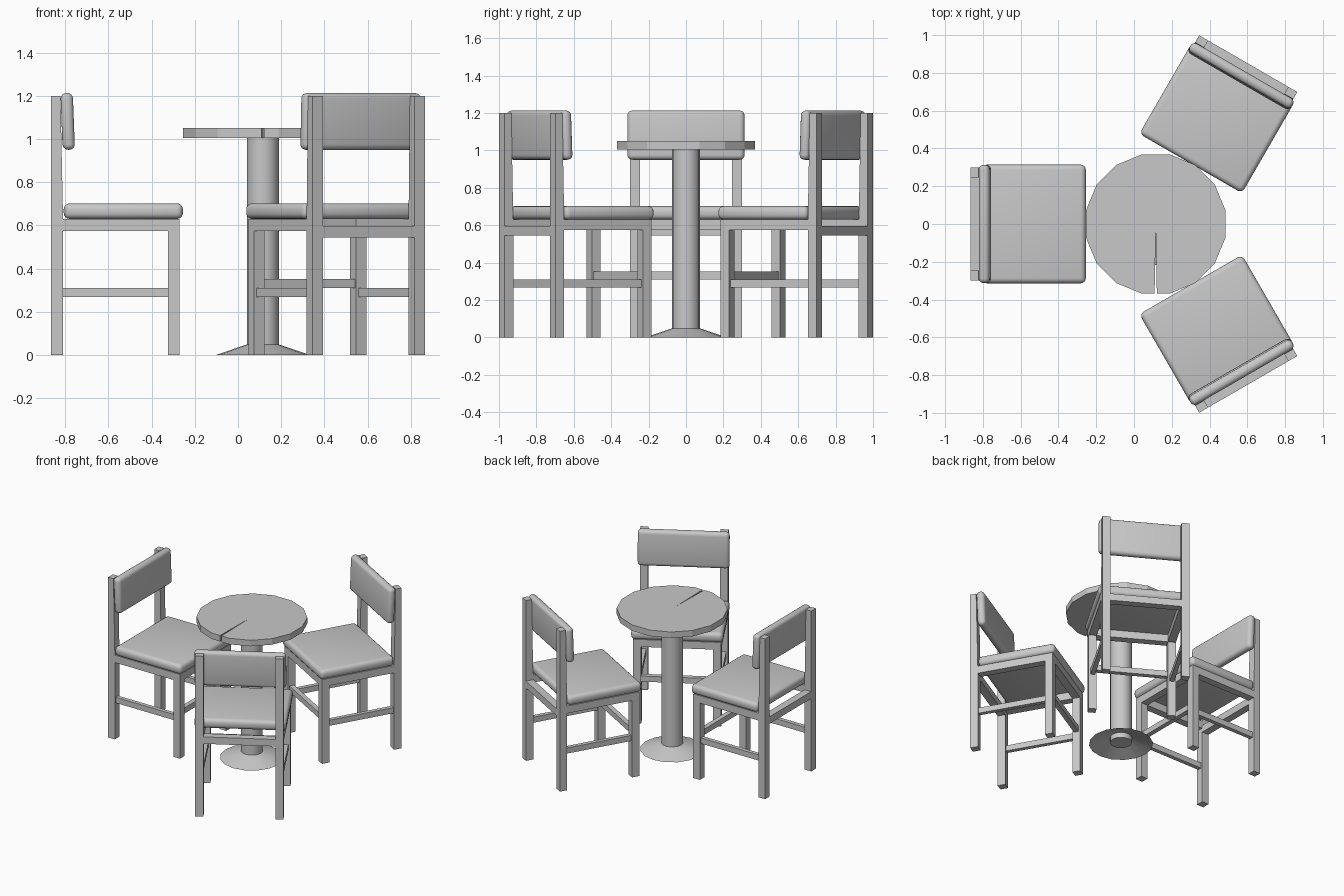
import bpy, bmesh
from math import radians, cos, sin, pi
from mathutils import Matrix, Vector

cube = bpy.data.objects.get("Cube")
if cube:
    bpy.data.objects.remove(cube, do_unlink=True)

grey = bpy.data.materials.new("plain grey")
grey.use_nodes = True
colour = (0.58, 0.58, 0.58, 1)
grey.diffuse_color = colour
grey.node_tree.nodes["Principled BSDF"].inputs["Base Color"].default_value = colour

TABLE = Vector((0.115, 0, 0))
SIDES = 16


def finish(name, bm, turn=0, smooth=False):
    """Turn a bmesh into an object, rotated about the table's axis."""
    bmesh.ops.recalc_face_normals(bm, faces=bm.faces)
    mesh = bpy.data.meshes.new(name)
    bm.to_mesh(mesh)
    bm.free()
    mesh.transform(Matrix.Translation(TABLE) @ Matrix.Rotation(radians(turn), 4, "Z"))
    mesh.materials.append(grey)
    obj = bpy.data.objects.new(name, mesh)
    bpy.context.collection.objects.link(obj)
    if smooth:
        bpy.ops.object.select_all(action="DESELECT")
        obj.select_set(True)
        bpy.context.view_layer.objects.active = obj
        bpy.ops.object.shade_smooth_by_angle(angle=radians(40))
    return obj


def box(x, y, z):
    """Box from (low, high) pairs."""
    bm = bmesh.new()
    bmesh.ops.create_cube(bm, size=1)
    for v in bm.verts:
        v.co = [r[0] if c < 0 else r[1] for c, r in zip(v.co, (x, y, z))]
    return bm


def cushion(x, y, z, radius, lean=0):
    bm = box(x, y, z)
    bmesh.ops.bevel(bm, geom=bm.edges[:], offset=radius, segments=4,
                    profile=0.5, affect="EDGES")
    for v in bm.verts:
        v.co.x -= lean * (v.co.z - z[0]) / (z[1] - z[0])
    return bm


def tube(name, r1, r2, z1, z2, caps):
    bm = bmesh.new()
    bmesh.ops.create_cone(bm, cap_ends=caps, segments=SIDES, radius1=r1,
                          radius2=r2, depth=z2 - z1)
    bmesh.ops.translate(bm, verts=bm.verts, vec=(0, 0, (z1 + z2) / 2))
    return finish(name, bm, smooth=True)


# Chair, measured from the table's axis with its back towards -x
OUT, IN = 0.30, 0.245
REAR, REAR_IN = -0.98, -0.925
FRONT_IN, FRONT = -0.44, -0.385


def chair(label, turn):
    def add(part, bm, smooth=False):
        finish(f"{label}_chair_{part}", bm, turn, smooth)

    for side, s in (("left", -1), ("right", 1)):
        width = sorted((s * IN, s * OUT))
        mid = s * (IN + OUT) / 2
        # Back post: straight to the seat, then thinning to the top
        post = box((REAR, REAR_IN), width, (0, 1.2))
        bmesh.ops.bisect_plane(post, geom=post.verts[:] + post.edges[:] + post.faces[:],
                               plane_co=(0, 0, 0.63), plane_no=(0, 0, 1))
        for v in post.verts:
            if v.co.z > 1 and v.co.x > -0.95:
                v.co.x -= 0.012
        add(f"{side}_back_post", post)
        add(f"{side}_front_leg", box((FRONT_IN, FRONT), width, (0, 0.63)))
        add(f"{side}_apron", box((REAR_IN, FRONT_IN), width, (0.575, 0.63)))
        add(f"{side}_stretcher",
            box((REAR_IN, FRONT_IN), (mid - 0.015, mid + 0.015), (0.268, 0.31)))

    inner = (-IN, IN)
    add("front_apron", box((FRONT_IN, FRONT), inner, (0.575, 0.63)))
    add("rear_apron", box((REAR, REAR_IN), inner, (0.545, 0.597)))
    add("front_stretcher", box((-0.43, -0.395), inner, (0.31, 0.352)))
    add("seat", cushion((-0.922, -0.37), (-0.314, 0.314), (0.63, 0.702), 0.028), True)
    add("back_cushion",
        cushion((-0.927, -0.87), (-0.313, 0.313), (0.95, 1.213), 0.026, 0.01), True)


for label, turn in (("right", 0), ("front", 120), ("rear", 240)):
    chair(label, turn)

# Table top: flat-sided disc with a fine slit towards the front
outline = []
for i in range(SIDES):
    a = 2 * pi * (i + 0.5) / SIDES
    outline.append((0.376 * cos(a), 0.376 * sin(a)))
    if i == SIDES * 3 // 4 - 1:
        outline += [(-0.006, -0.3688), (0, -0.04), (0.006, -0.3688)]
bm = bmesh.new()
face = bm.faces.new([bm.verts.new((x, y, 1.005)) for x, y in outline])
top = bmesh.ops.extrude_face_region(bm, geom=[face])["geom"]
bmesh.ops.translate(bm, vec=(0, 0, 0.045),
                    verts=[g for g in top if isinstance(g, bmesh.types.BMVert)])
finish("table_top", bm)

# Table column and its hollow flared foot
tube("table_column", 0.074, 0.074, 0.01, 1.005, True)
tube("table_foot", 0.218, 0.07, 0, 0.05, False)
